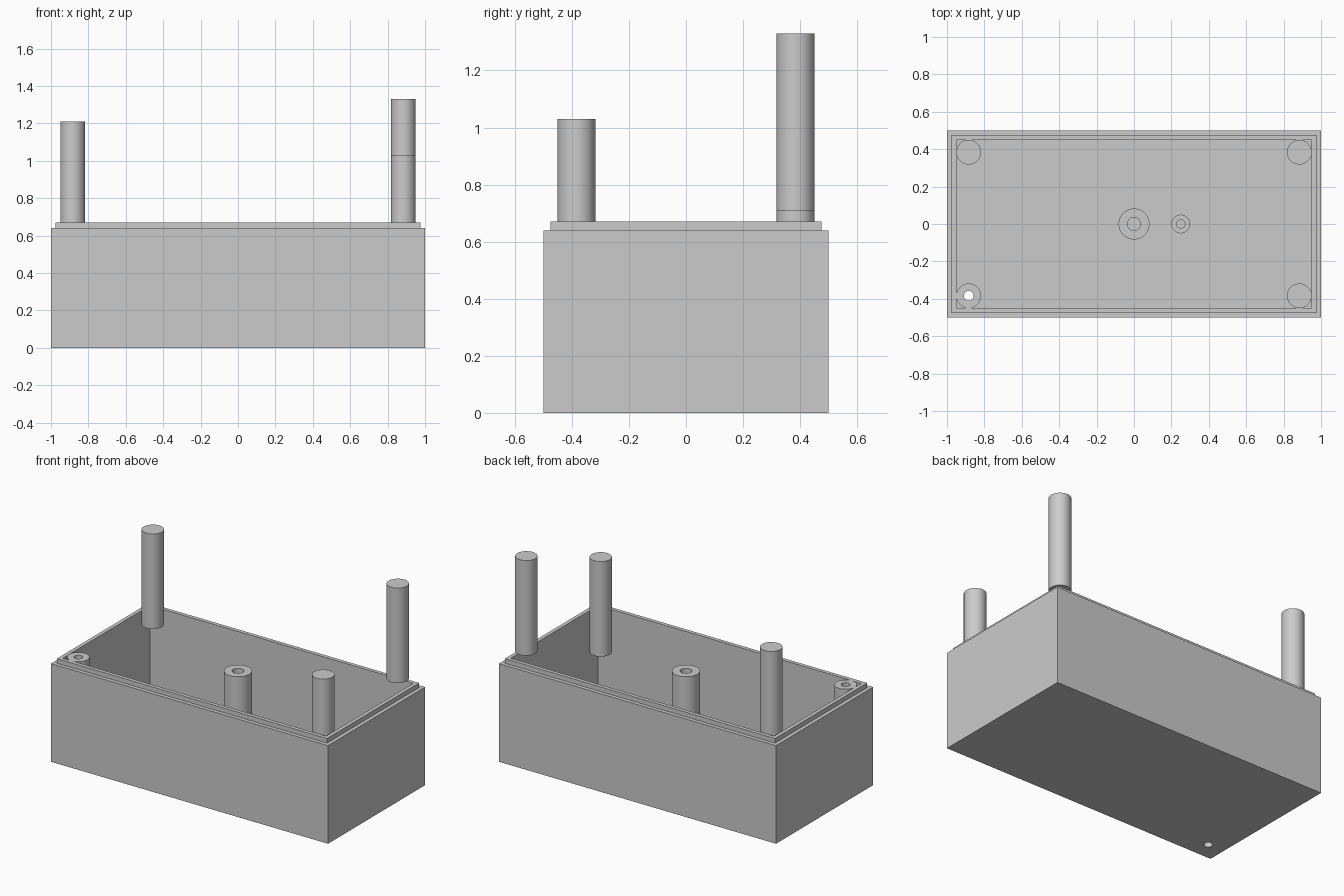
import bpy, bmesh, math

cube = bpy.data.objects.get("Cube")
if cube:
    bpy.data.objects.remove(cube, do_unlink=True)

# Single plain grey for the whole enclosure
grey = bpy.data.materials.new("light_grey")
grey.use_nodes = True
grey.diffuse_color = (0.6, 0.6, 0.6, 1)
grey.node_tree.nodes["Principled BSDF"].inputs["Base Color"].default_value = (0.6, 0.6, 0.6, 1)

FLOOR, RIM, TOP = 0.05, 0.64, 0.67
PEG_R, HOLE_R = 0.066, 0.026
PEG_X, PEG_Y = 0.884, 0.384


def finish(name, bm, smooth=False):
    bmesh.ops.recalc_face_normals(bm, faces=bm.faces)
    mesh = bpy.data.meshes.new(name)
    bm.to_mesh(mesh)
    bm.free()
    mesh.materials.append(grey)
    obj = bpy.data.objects.new(name, mesh)
    bpy.context.collection.objects.link(obj)
    bpy.ops.object.select_all(action='DESELECT')
    obj.select_set(True)
    bpy.context.view_layer.objects.active = obj
    if smooth:
        bpy.ops.object.shade_smooth_by_angle()
    return obj


def post(name, x, y, radius, bottom, top, hole=0.0):
    """Round post, either solid or a tube with a bore of the given radius."""
    if hole:
        profile = [(hole, bottom), (radius, bottom), (radius, top), (hole, top), (hole, bottom)]
    else:
        profile = [(0, bottom), (radius, bottom), (radius, top), (0, top)]
    bm = bmesh.new()
    verts = [bm.verts.new((r, 0, z)) for r, z in profile]
    edges = [bm.edges.new(pair) for pair in zip(verts, verts[1:])]
    bmesh.ops.spin(bm, geom=verts + edges, cent=(0, 0, 0), axis=(0, 0, 1),
                   angle=math.tau, steps=48)
    bmesh.ops.remove_doubles(bm, verts=bm.verts, dist=0.0001)
    bmesh.ops.translate(bm, verts=bm.verts, vec=(x, y, 0))
    return finish(name, bm, smooth=True)


# Box shell: stacked rectangles running up the outside, over the lip, down inside
bm = bmesh.new()
rings = []
for inset, z in [(0, 0), (0, RIM), (0.025, RIM), (0.025, TOP), (0.05, TOP), (0.05, FLOOR)]:
    w, d = 1 - inset, 0.5 - inset
    rings.append([bm.verts.new((sx * w, sy * d, z))
                  for sx, sy in [(-1, -1), (1, -1), (1, 1), (-1, 1)]])
for low, high in zip(rings, rings[1:]):
    for i in range(4):
        j = (i + 1) % 4
        bm.faces.new((low[i], low[j], high[j], high[i]))
bm.faces.new(rings[0])
bm.faces.new(rings[-1])
box = finish("box_shell", bm)

# Screw hole through the floor below the bored corner post
cutter = post("hole_cutter", -PEG_X, -PEG_Y, HOLE_R, -0.1, 0.2)
cutter.hide_render = True
cut = box.modifiers.new("screw_hole", 'BOOLEAN')
cut.operation = 'DIFFERENCE'
cut.solver = 'EXACT'
cut.object = cutter
bpy.ops.object.select_all(action='DESELECT')
box.select_set(True)
bpy.context.view_layer.objects.active = box
bpy.ops.object.modifier_apply(modifier=cut.name)
bpy.data.objects.remove(cutter, do_unlink=True)

# Corner posts: equal lengths, raised by different amounts
for name, sx, sy, lift, hole in [
    ("front_right_post", -1, -1, 0.0, HOLE_R),
    ("front_left_post", 1, -1, 0.36, 0),
    ("back_right_post", -1, 1, 0.54, 0),
    ("back_left_post", 1, 1, 0.66, 0),
]:
    post(name, sx * PEG_X, sy * PEG_Y, PEG_R, FLOOR + lift, TOP + lift, hole)

# Bored posts standing on the floor
post("centre_post", 0, 0, 0.083, FLOOR, TOP, 0.035)
post("small_post", 0.25, 0, 0.05, FLOOR, 0.25, 0.022)
